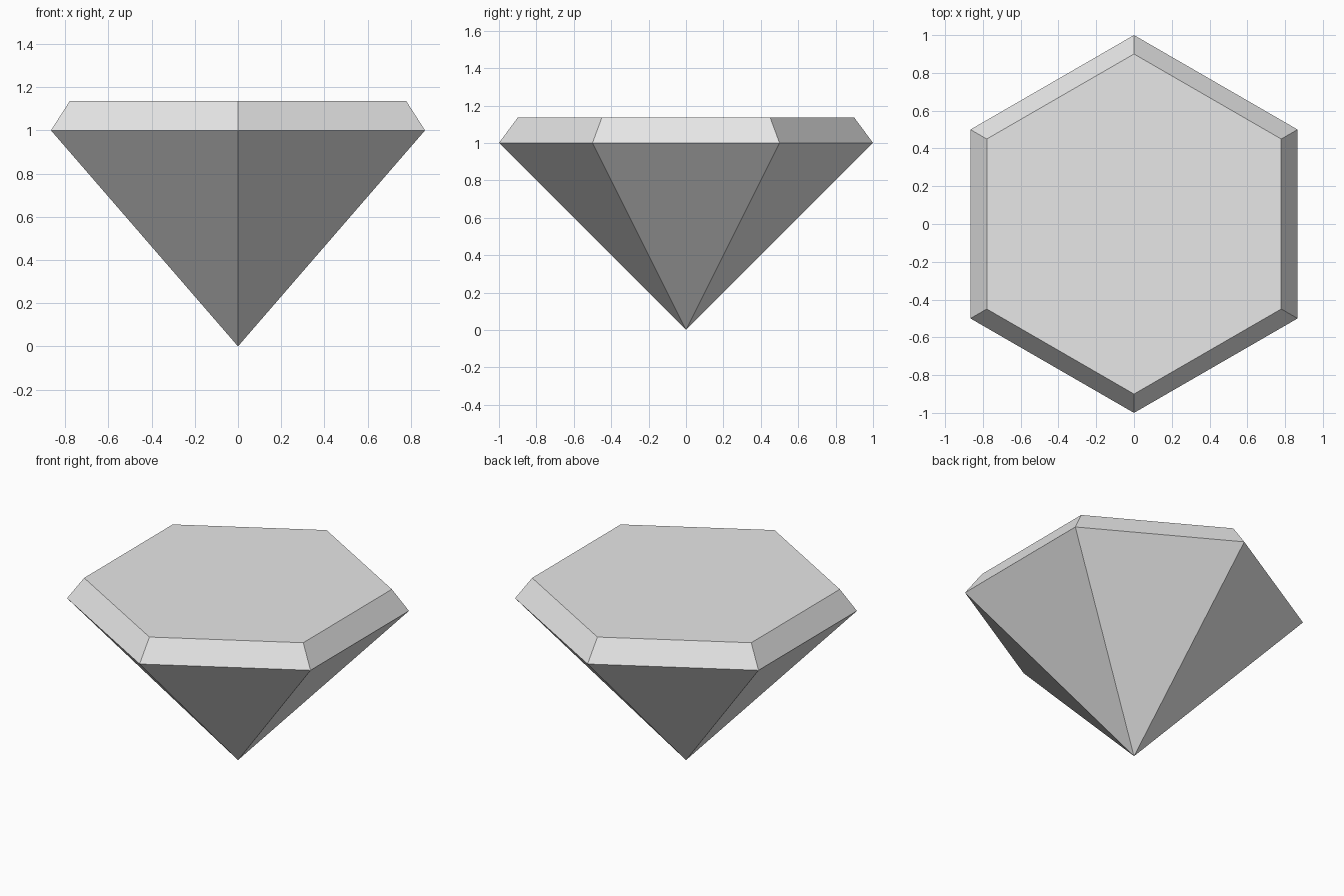
import bpy, bmesh, math

if "Cube" in bpy.data.objects:
    bpy.data.objects.remove(bpy.data.objects["Cube"])

SIDES = 6
GIRDLE_R, GIRDLE_Z = 1.0, 1.0
TABLE_R, TABLE_Z = 0.9, 1.135

grey = bpy.data.materials.new("light grey")
grey.diffuse_color = (0.8, 0.8, 0.8, 1)
grey.use_nodes = True
grey.node_tree.nodes["Principled BSDF"].inputs["Base Color"].default_value = grey.diffuse_color


def ring(bm, radius, z):
    """Hexagon of vertices with a corner on the y axis."""
    angles = [math.pi / 2 + i * math.tau / SIDES for i in range(SIDES)]
    return [bm.verts.new((radius * math.cos(a), radius * math.sin(a), z)) for a in angles]


bm = bmesh.new()
tip = bm.verts.new((0, 0, 0))
girdle = ring(bm, GIRDLE_R, GIRDLE_Z)
table = ring(bm, TABLE_R, TABLE_Z)

# Lower point facets and sloped crown facets
for i in range(SIDES):
    j = (i + 1) % SIDES
    bm.faces.new((tip, girdle[j], girdle[i]))
    bm.faces.new((girdle[i], girdle[j], table[j], table[i]))

# Flat top
bm.faces.new(table)
bmesh.ops.recalc_face_normals(bm, faces=bm.faces)

mesh = bpy.data.meshes.new("cut_gem")
bm.to_mesh(mesh)
bm.free()
mesh.materials.append(grey)
gem = bpy.data.objects.new("cut_gem", mesh)
bpy.context.collection.objects.link(gem)
